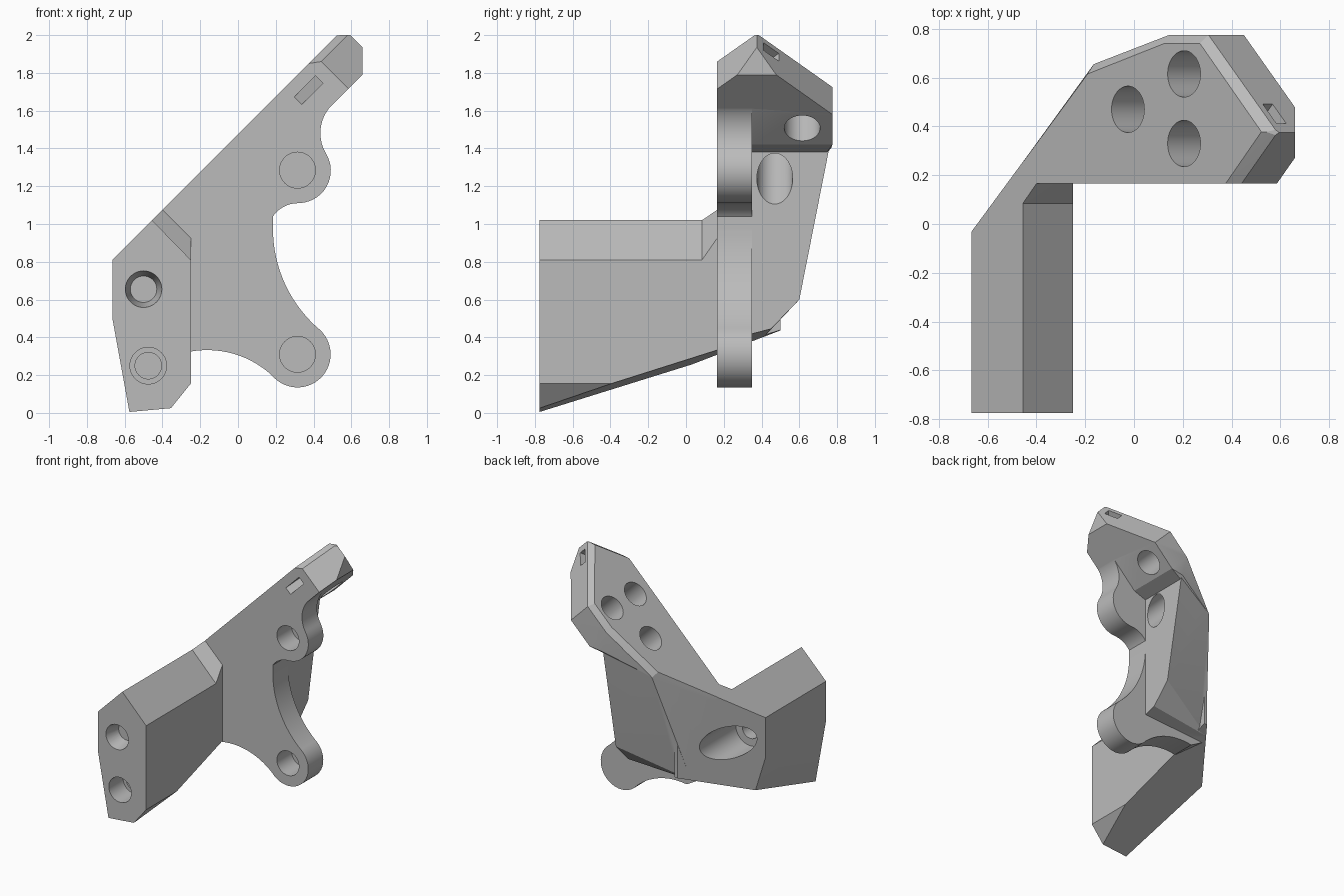
import bpy, bmesh, math
from mathutils import Vector

if "Cube" in bpy.data.objects:
    bpy.data.objects.remove(bpy.data.objects["Cube"], do_unlink=True)

grey = bpy.data.materials.new("plain grey")
grey.use_nodes = True
COLOUR = (0.5, 0.5, 0.5, 1)
grey.diffuse_color = COLOUR
grey.node_tree.nodes["Principled BSDF"].inputs["Base Color"].default_value = COLOUR


def finish(name, bm):
    bmesh.ops.recalc_face_normals(bm, faces=bm.faces)
    mesh = bpy.data.meshes.new(name)
    bm.to_mesh(mesh)
    bm.free()
    mesh.materials.append(grey)
    ob = bpy.data.objects.new(name, mesh)
    bpy.context.collection.objects.link(ob)
    return ob


def hull_mesh(points):
    bm = bmesh.new()
    for p in points:
        bm.verts.new(p)
    res = bmesh.ops.convex_hull(bm, input=bm.verts)
    loose = {e for e in res["geom_interior"] + res["geom_unused"] if isinstance(e, bmesh.types.BMVert)}
    bmesh.ops.delete(bm, geom=list(loose), context="VERTS")
    bmesh.ops.dissolve_limit(bm, angle_limit=0.005, verts=bm.verts, edges=bm.edges)
    return bm


def prism(name, profile, y0, y1):
    """Extrude an xz profile along y."""
    bm = bmesh.new()
    face = bm.faces.new([bm.verts.new((x, y0, z)) for x, z in profile])
    ext = bmesh.ops.extrude_face_region(bm, geom=[face])
    verts = [v for v in ext["geom"] if isinstance(v, bmesh.types.BMVert)]
    bmesh.ops.translate(bm, verts=verts, vec=(0, y1 - y0, 0))
    return finish(name, bm)


def arc(a, b, c, n=14):
    """Points of the circular arc through a, b and c."""
    (ax, ay), (bx, by), (cx, cy) = a, b, c
    d = 2 * (ax * (by - cy) + bx * (cy - ay) + cx * (ay - by))
    sa, sb, sc = ax * ax + ay * ay, bx * bx + by * by, cx * cx + cy * cy
    ox = (sa * (by - cy) + sb * (cy - ay) + sc * (ay - by)) / d
    oy = (sa * (cx - bx) + sb * (ax - cx) + sc * (bx - ax)) / d
    r = math.hypot(ax - ox, ay - oy)
    t0, tb, t1 = (math.atan2(y - oy, x - ox) for x, y in (a, b, c))
    turn = (t1 - t0) % math.tau
    if (tb - t0) % math.tau > turn:
        turn -= math.tau
    return [(ox + r * math.cos(t0 + turn * i / n), oy + r * math.sin(t0 + turn * i / n)) for i in range(n + 1)]


def rod(name, start, direction, length, r1, r2=None):
    """Round cutter starting at a point."""
    direction = Vector(direction).normalized()
    bm = bmesh.new()
    bmesh.ops.create_cone(bm, cap_ends=True, segments=48, radius1=r1,
                          radius2=r1 if r2 is None else r2, depth=length)
    bmesh.ops.translate(bm, verts=bm.verts, vec=(0, 0, length / 2))
    bmesh.ops.rotate(bm, verts=bm.verts, matrix=Vector((0, 0, 1)).rotation_difference(direction).to_matrix())
    bmesh.ops.translate(bm, verts=bm.verts, vec=start)
    return finish(name, bm)


def boolean(target, tool, operation):
    mod = target.modifiers.new(operation, "BOOLEAN")
    mod.object, mod.operation, mod.solver = tool, operation, "EXACT"
    bpy.context.view_layer.objects.active = target
    bpy.ops.object.modifier_apply(modifier=mod.name)
    bpy.data.objects.remove(tool, do_unlink=True)


def cut(bm, point, normal):
    """Remove what lies on the normal's side of a plane and cap it."""
    geom = bm.verts[:] + bm.edges[:] + bm.faces[:]
    res = bmesh.ops.bisect_plane(bm, geom=geom, plane_co=point, plane_no=normal, clear_outer=True)
    edges = [e for e in res["geom_cut"] if isinstance(e, bmesh.types.BMEdge)]
    if edges:
        bmesh.ops.contextual_create(bm, geom=edges)


def slope(s, y, d):
    """Point on the 45 degree top face: s along it, d below it."""
    return (s + d, y, s + 1.475 - d)


FRONT, BACK, WALL = 0.165, 0.35, 0.185

# Front arm, trimmed by the slanted underside and the oblique back wall
section = [(-.665, .81), (-.455, 1.02), (-.25, .81), (-.25, .155),
           (-.355, .025), (-.575, .005), (-.665, .5)]
bm = hull_mesh([(x, y, z) for x, z in section for y in (-.775, .5)])
a, b, c = Vector((-.575, -.775, .005)), Vector((-.355, -.775, .025)), Vector((-.337, .415, .404))
under = (b - a).cross(c - a)
cut(bm, a, under if under.z < 0 else -under)
cut(bm, (-.665, -.03, 0), (-.645, .475, 0))
bracket = finish("mounting_bracket", bm)

# Flare where the arm meets the plate
flare = finish("flare", hull_mesh([
    (-.455, .085, 1.02), (-.25, .085, .81), (-.4, FRONT, 1.075), (-.25, FRONT, .925),
    (-.455, .19, .8), (-.25, .19, .8), (-.4, .19, 1.075), (-.25, .19, .925), (-.455, .19, 1.02)]))

# Main body behind the plate
body = finish("body", hull_mesh([
    (-.52, FRONT, .955), (-.52, FRONT, .325), (WALL, FRONT, 1.66), (WALL, FRONT, .37),
    (-.19, .615, 1.285), (-.165, .655, 1.25), (.125, .74, 1.6), (.145, .775, 1.565),
    (WALL, .74, 1.66), (WALL, .775, 1.605), (WALL, .76, 1.41),
    (WALL, .6, .6), (WALL, .45, .445), (-.337, .415, .404)]))

# Upper slab with bevelled rim and pointed end
rim = [(-.1925, .655), (.1175, .775), (.2775, .775), (.56, .375), (.4125, FRONT)]
top = [(-.19, .615), (.125, .74), (.27, .74), (.522, .378), (.375, FRONT), (-.2, FRONT)]
points = [slope(s, y, 0) for s, y in top] + [slope(s, y, .0275) for s, y in rim]
points += [slope(s, y, .1725) for s, y in rim[1:]] + [slope(.1175, FRONT, .1725)]
points += [(WALL, .77, 1.405), (WALL, FRONT, 1.405)]
bm = hull_mesh(points)
cut(bm, (.66, 0, 0), (1, 0, 0))
cut(bm, (0, 0, 2), (0, 0, 1))
slab = finish("slab", bm)

# Lug plate
profile = [(-.385, 1.09), (.36, 1.835), (.55, 1.68)]
profile += arc((.48, 1.61), (.437, 1.5), (.465, 1.375))
profile += arc((.473, 1.36), (.47, 1.2), (.33, 1.111))
profile += arc((.315, 1.11), (.24, 1.09), (WALL, 1.04))
profile += arc((WALL, .97), (.255, .67), (.425, .447), 20)
profile += arc((.43, .443), (.44, .187), (.19, .187), 24)
profile += arc((.18, .198), (.015, .3), (-.25, .325))
profile += [(-.385, .4)]
plate = prism("lug_plate", profile, FRONT, BACK)

for part in (flare, body, slab, plate):
    boolean(bracket, part, "UNION")

# Holes: lugs, sloped face, arm
cutters = [rod("lug_hole", (.315, 0, z), (0, 1, 0), .345, .095) for z in (.31, 1.285)]
for s, y, depth in ((-.025, .47, .5), (.205, .615, .5), (.205, .33, .23)):
    cutters.append(rod("slope_hole", slope(s, y, -.07), (1, 0, -1), depth + .1, .095))
cutters += [
    rod("arm_hole", (-.5, -.9, .655), (0, 1, 0), 1.4, .07),
    rod("arm_countersink", (-.5, -.776, .655), (0, 1, 0), .12, .097, .07),
    rod("arm_back_bore", (-.5, -.08, .655), (0, 1, 0), .8, .127),
    rod("blind_hole", (-.475, -.9, .25), (0, 1, 0), .45, .07),
    rod("blind_counterbore", (-.475, -.9, .25), (0, 1, 0), .3, .097)]

# Diagonal strap slot through the pointed end
slot = []
for side in (.185, .345):
    for total in (.3, 1.4):
        u, y = (total + side) / 2, (total - side) / 2
        slot += [slope(u / math.sqrt(2), y, d) for d in (.05, .09)]
cutters.append(finish("strap_slot", hull_mesh(slot)))

for tool in cutters:
    boolean(bracket, tool, "DIFFERENCE")

bpy.ops.object.select_all(action="DESELECT")
bracket.select_set(True)
bpy.context.view_layer.objects.active = bracket
bpy.ops.object.shade_smooth_by_angle(angle=math.radians(20))
